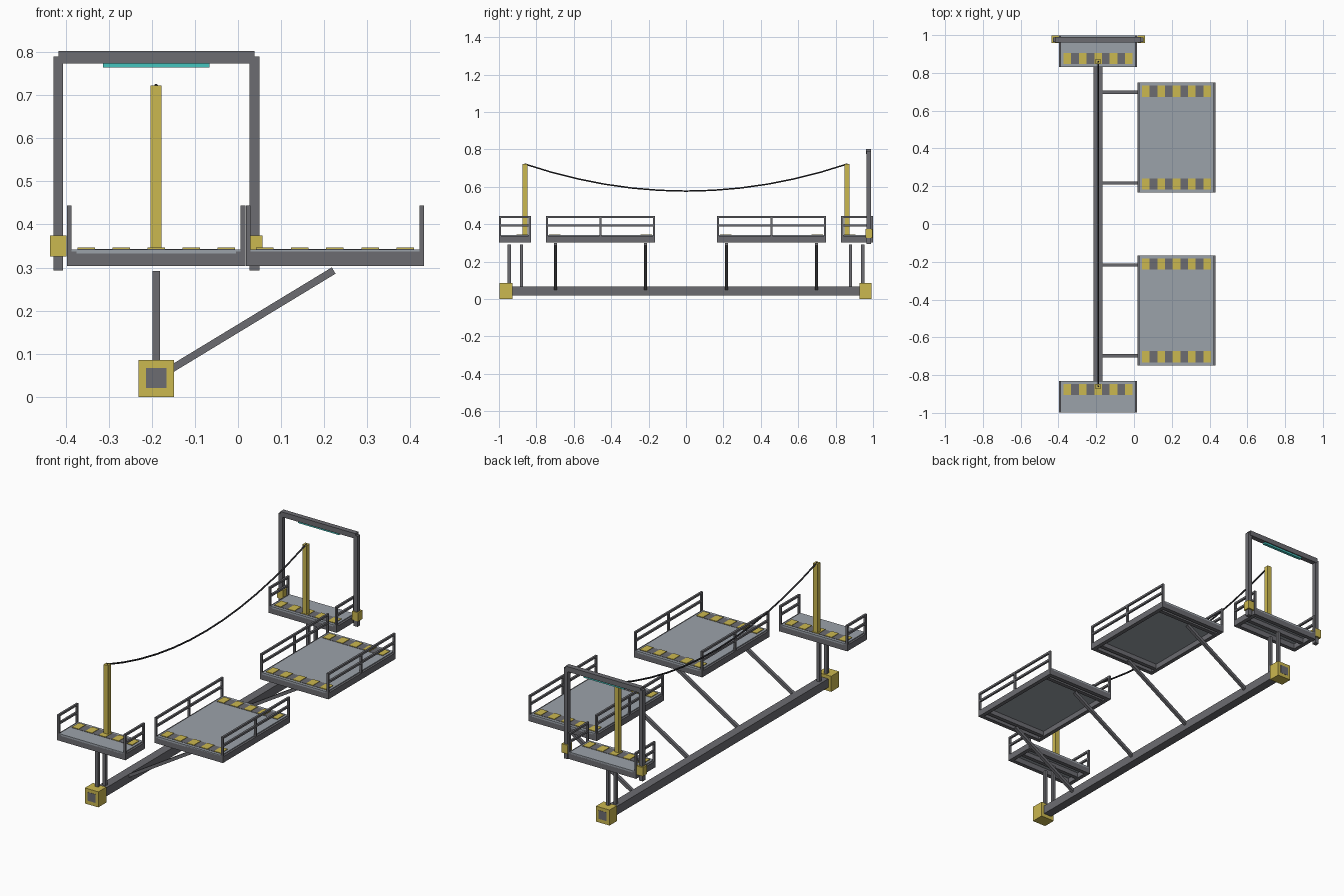
import bpy, bmesh
from mathutils import Vector, Matrix

if "Cube" in bpy.data.objects:
    bpy.data.objects.remove(bpy.data.objects["Cube"])


def material(name, r, g, b):
    m = bpy.data.materials.new(name)
    m.use_nodes = True
    m.diffuse_color = (r, g, b, 1)
    m.node_tree.nodes["Principled BSDF"].inputs["Base Color"].default_value = (r, g, b, 1)
    return m


STEEL = material("dark grey steel", 0.15, 0.15, 0.165)
DECK = material("light grey deck", 0.33, 0.36, 0.40)
YELLOW = material("safety yellow", 0.60, 0.48, 0.08)
CABLE = material("black cable", 0.025, 0.025, 0.03)
GLOW = material("teal light", 0.06, 0.56, 0.52)


def finish(bm, name, mat):
    mesh = bpy.data.meshes.new(name)
    bm.to_mesh(mesh)
    bm.free()
    mesh.materials.append(mat)
    obj = bpy.data.objects.new(name, mesh)
    bpy.context.collection.objects.link(obj)
    return obj


def boxes(name, mat, spans):
    """One object from boxes, each given as (x0, x1), (y0, y1), (z0, z1)."""
    bm = bmesh.new()
    for span in spans:
        centre = [(a + b) / 2 for a, b in span]
        size = [abs(b - a) for a, b in span]
        bmesh.ops.create_cube(bm, size=1, matrix=Matrix.Translation(centre) @ Matrix.Diagonal((*size, 1)))
    return finish(bm, name, mat)


def around(c, width):
    return (c - width / 2, c + width / 2)


def strut(name, a, b, width):
    a, b = Vector(a), Vector(b)
    d = b - a
    turn = d.to_track_quat("Z", "Y").to_matrix().to_4x4()
    bm = bmesh.new()
    bmesh.ops.create_cube(bm, size=1, matrix=Matrix.Translation((a + b) / 2) @ turn
                          @ Matrix.Diagonal((width, width, d.length, 1)))
    return finish(bm, name, STEEL)


SPINE_X, HALF_W = -0.19, 0.207
BOTTOM, TOP, RAIL_TOP = 0.303, 0.342, 0.444
BAR = 0.011


def platform(name, cx, y0, y1, stripe_sides, joists, mid_post):
    x0, x1 = cx - HALF_W, cx + HALF_W
    frame_z = (BOTTOM, TOP - 0.005)
    # Perimeter frame and joists under the deck
    parts = [((x0, x0 + 0.022), (y0, y1), frame_z), ((x1 - 0.022, x1), (y0, y1), frame_z)]
    parts += [((x0 + 0.022, x1 - 0.022), span, frame_z) for span in ((y0, y0 + 0.022), (y1 - 0.022, y1))]
    parts += [((x0 + 0.022, x1 - 0.022), around(y, 0.022), (BOTTOM + 0.004, TOP - 0.006)) for y in joists]
    boxes(name + "_frame", STEEL, parts)
    boxes(name + "_deck", DECK, [((x0 + BAR, x1 - BAR), (y0, y1), (TOP - 0.01, TOP))])

    # Guard rails on both long edges
    posts = [y0 + BAR / 2, y1 - BAR / 2] + ([(y0 + y1) / 2] if mid_post else [])
    rails = []
    for span in ((x0, x0 + BAR), (x1 - BAR, x1)):
        rails += [(span, around(y, BAR), (TOP - 0.006, RAIL_TOP)) for y in posts]
        rails += [(span, (y0, y1), around(z, BAR)) for z in (0.394, RAIL_TOP - BAR / 2)]
    boxes(name + "_guard_rails", STEEL, rails)

    # Hazard strips: dark base with alternating yellow pads
    sx, step = x0 + 0.024, (2 * HALF_W - 0.048) / 9
    bases, pads = [], []
    for side in stripe_sides:
        edge = y0 + 0.016 if side < 0 else y1 - 0.016
        span = tuple(sorted((edge, edge - side * 0.06)))
        bases.append(((sx, sx + 9 * step), span, (TOP - 0.002, TOP + 0.0015)))
        pads += [((sx + i * step, sx + (i + 1) * step), span, (TOP - 0.002, TOP + 0.004)) for i in range(0, 9, 2)]
    boxes(name + "_hazard_base", STEEL, bases)
    boxes(name + "_hazard_pads", YELLOW, pads)


# Base spine and end blocks
boxes("base_spine", STEEL, [(around(SPINE_X, 0.048), (-0.998, 0.993), (0.02, 0.067))])

for label, s in (("front", -1), ("back", 1)):
    boxes(label + "_end_block", YELLOW,
          [(around(SPINE_X, 0.082), (s * 0.927, s * (0.997 if s < 0 else 0.992)), (0, 0.085))])

    # End platform with its legs and mast
    ys = sorted((s * 0.83, s * 0.999))
    platform(label + "_end_platform", SPINE_X, *ys, [-s], [s * 0.915], False)
    boxes(label + "_platform_legs", STEEL,
          [(around(SPINE_X, 0.017), around(s * y, 0.017), (0.06, 0.292)) for y in (0.88, 0.945)])
    boxes(label + "_mast", YELLOW, [(around(SPINE_X, 0.026), around(s * 0.861, 0.026), (TOP, 0.722))])

    # Large side platform carried by slanted struts
    mid = s * 0.457
    supports = [mid - 0.24, mid + 0.24]
    platform(label + "_side_platform", 0.225, mid - 0.291, mid + 0.291, [-1, 1], supports, True)
    for i, y in enumerate(supports):
        strut(f"{label}_strut_{i + 1}", (SPINE_X, y, 0.043), (0.222, y, 0.293), 0.017)

# Sagging cable between the masts
curve = bpy.data.curves.new("cable", "CURVE")
curve.dimensions = "3D"
curve.bevel_depth = 0.0045
curve.bevel_resolution = 1
curve.use_fill_caps = True
line = curve.splines.new("POLY")
COUNT = 12
line.points.add(COUNT)
for i, p in enumerate(line.points):
    t = 2 * i / COUNT - 1
    p.co = (SPINE_X, 0.863 * t, 0.577 + 0.145 * t * t, 1)
curve.materials.append(CABLE)
bpy.context.collection.objects.link(bpy.data.objects.new("cable", curve))

# Gate arch at the back with brackets and a light strip
GATE_Y = around(0.976, 0.024)
gate_posts = (SPINE_X - 0.227, SPINE_X + 0.228)
boxes("gate_arch", STEEL,
      [(around(x, 0.023), GATE_Y, (0.293, 0.79)) for x in gate_posts]
      + [(gate_posts, around(0.976, 0.028), (0.774, 0.802))])
boxes("gate_brackets", YELLOW,
      [(around(x, 0.038), around(0.978, 0.038), (0.326, 0.374)) for x in gate_posts])
boxes("gate_light", GLOW, [(around(SPINE_X, 0.247), around(0.976, 0.016), (0.764, 0.775))])
